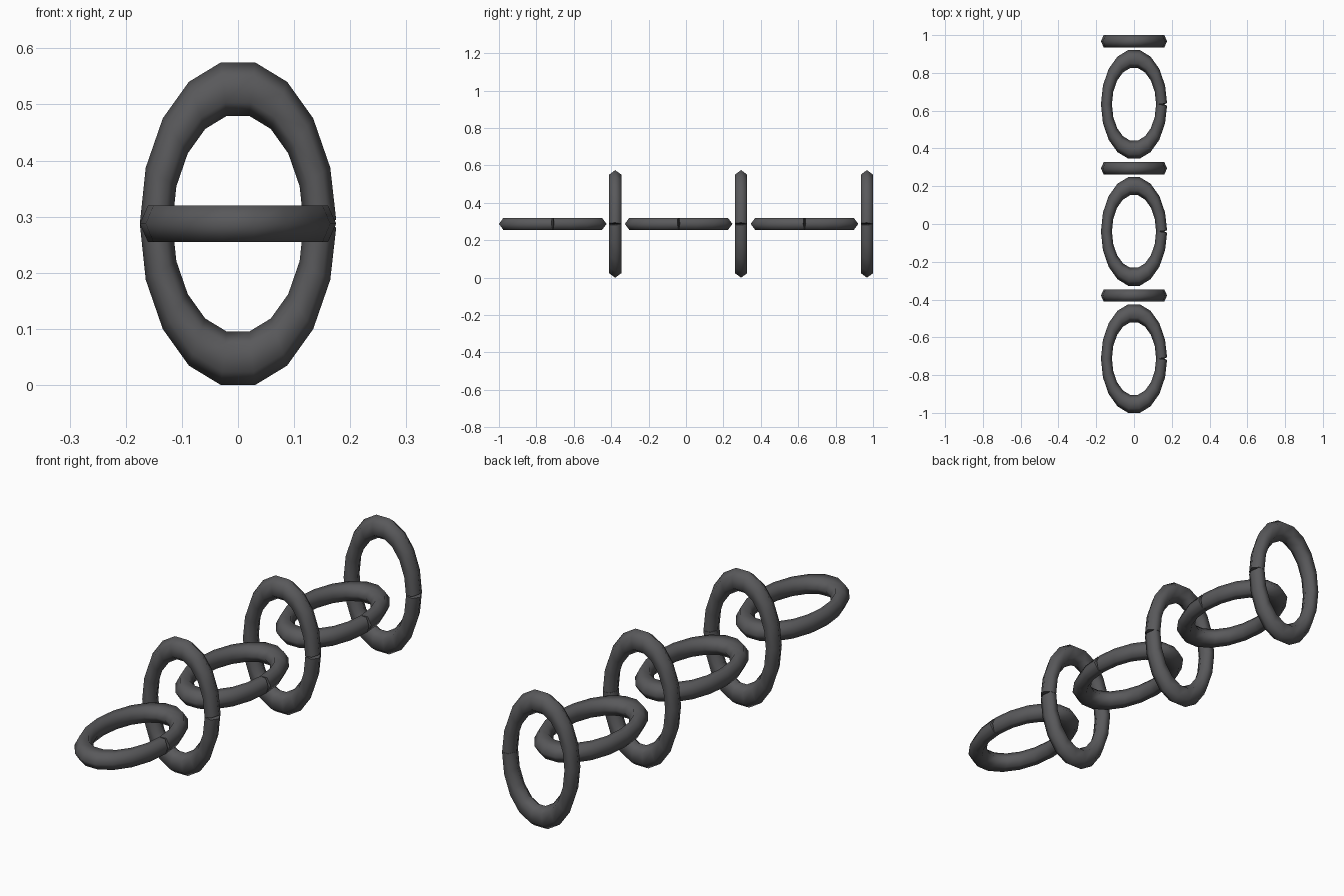
import bpy, bmesh
from math import sin, cos, pi, radians

cube = bpy.data.objects.get("Cube")
if cube:
    bpy.data.objects.remove(cube, do_unlink=True)

# Dark metal
metal = bpy.data.materials.new("dark_grey_metal")
metal.use_nodes = True
colour = (0.1, 0.1, 0.105, 1)
metal.diffuse_color = colour
metal.node_tree.nodes["Principled BSDF"].inputs["Base Color"].default_value = colour

SEGMENTS, SIDES = 18, 6
HALF_X, HALF_Y = 0.175, 0.292   # outer half sizes of the oval
MAJOR, MINOR = 0.834, 0.166     # ring and bar radii relative to the oval
HALF_THICK = 0.0325
SPACING = 0.673
MID_Z = 0.2875


def link_mesh():
    """Oval hexagonal bar whose two ends meet at a small outer notch on +x."""
    bm = bmesh.new()
    sections = []
    for i in range(SEGMENTS + 1):
        a = 2 * pi * i / SEGMENTS
        section = []
        for j in range(SIDES):
            b = 2 * pi * j / SIDES
            r = MAJOR + MINOR * cos(b)
            x, y = HALF_X * r * cos(a), HALF_Y * r * sin(a)
            z = HALF_THICK * sin(b) / sin(pi / 3)
            # Open the seam on the outer edge and the upper outer edge
            gap = {0: 0.007, 1: 0.004}.get(j, 0.0004)
            if i == 0:
                y = gap
            elif i == SEGMENTS:
                y = -gap
            section.append(bm.verts.new((x, y, z)))
        sections.append(section)
    for s, t in zip(sections, sections[1:]):
        for j in range(SIDES):
            k = (j + 1) % SIDES
            bm.faces.new((s[j], t[j], t[k], s[k]))
    # Close the two bar ends
    bm.faces.new(sections[0])
    bm.faces.new(sections[-1])
    bmesh.ops.recalc_face_normals(bm, faces=bm.faces)
    mesh = bpy.data.meshes.new("chain_link")
    bm.to_mesh(mesh)
    bm.free()
    mesh.materials.append(metal)
    return mesh


def add_link(name, y, tilt):
    obj = bpy.data.objects.new(name, link_mesh())
    bpy.context.collection.objects.link(obj)
    obj.location = (0, y, MID_Z)
    obj.rotation_euler.x = tilt
    bpy.ops.object.select_all(action="DESELECT")
    obj.select_set(True)
    bpy.context.view_layer.objects.active = obj
    bpy.ops.object.shade_smooth_by_angle(angle=radians(70))


# Alternating flat and upright links
for n in range(3):
    add_link(f"flat_link_{n + 1}", -0.7125 + n * SPACING, 0)
    add_link(f"upright_link_{n + 1}", -0.3785 + n * SPACING, radians(90))
